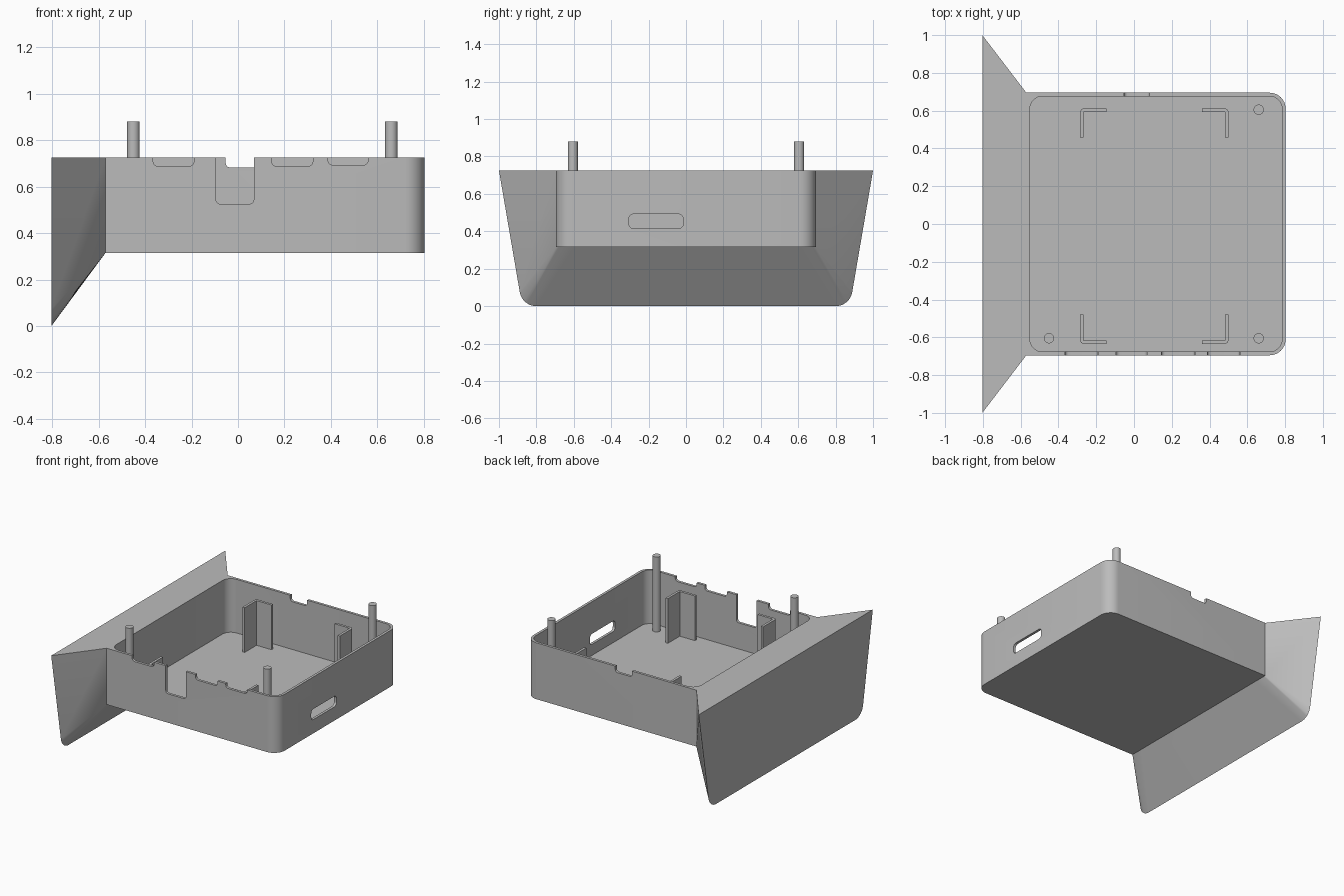
import bpy, bmesh
from math import sin, cos, pi, radians
from mathutils import Vector

cube = bpy.data.objects.get("Cube")
if cube:
    bpy.data.objects.remove(cube, do_unlink=True)

grey = bpy.data.materials.new("plain_grey")
grey.use_nodes = True
colour = (0.5, 0.5, 0.5, 1)
grey.diffuse_color = colour
grey.node_tree.nodes["Principled BSDF"].inputs["Base Color"].default_value = colour

BOTTOM, FLOOR, RIM = 0.315, 0.335, 0.725
LEFT, RIGHT, HALF, WALL = -0.57, 0.803, 0.695, 0.019


def finish(name, bm):
    bmesh.ops.remove_doubles(bm, verts=bm.verts, dist=1e-5)
    bmesh.ops.recalc_face_normals(bm, faces=bm.faces)
    mesh = bpy.data.meshes.new(name)
    bm.to_mesh(mesh)
    bm.free()
    mesh.materials.append(grey)
    obj = bpy.data.objects.new(name, mesh)
    bpy.context.collection.objects.link(obj)
    return obj


def rounded(a0, a1, b0, b1, radii, steps=8):
    """Rectangle outline; radii for corners low-low, high-low, high-high, low-high."""
    pts = []
    corners = [(a0, b0, 1, 1), (a1, b0, -1, 1), (a1, b1, -1, -1), (a0, b1, 1, -1)]
    for i, ((a, b, sa, sb), r) in enumerate(zip(corners, radii)):
        if r == 0:
            pts.append((a, b))
            continue
        for k in range(steps + 1):
            t = pi + i * pi / 2 + k / steps * pi / 2
            pts.append((a + sa * r + r * cos(t), b + sb * r + r * sin(t)))
    return pts


def prism(name, pts, axis, lo, hi):
    """Extrude an outline along x, y or z."""
    place = {"x": lambda a, b, c: (c, a, b),
             "y": lambda a, b, c: (a, c, b),
             "z": lambda a, b, c: (a, b, c)}[axis]
    bm = bmesh.new()
    face = bm.faces.new([bm.verts.new(place(a, b, lo)) for a, b in pts])
    new = bmesh.ops.extrude_face_region(bm, geom=[face])["geom"]
    shift = Vector(place(0, 0, hi - lo))
    bmesh.ops.translate(bm, vec=shift, verts=[v for v in new if isinstance(v, bmesh.types.BMVert)])
    return finish(name, bm)


def select(obj):
    bpy.ops.object.select_all(action="DESELECT")
    obj.select_set(True)
    bpy.context.view_layer.objects.active = obj


def cut(target, cutter):
    cutter.hide_render = True
    mod = target.modifiers.new("cut", "BOOLEAN")
    mod.operation, mod.solver, mod.object = "DIFFERENCE", "EXACT", cutter
    select(target)
    bpy.ops.object.modifier_apply(modifier=mod.name)
    bpy.data.objects.remove(cutter, do_unlink=True)


def smooth(obj):
    select(obj)
    bpy.ops.object.shade_smooth_by_angle(angle=radians(30))


# Open tray with thin walls
tray = prism("tray", rounded(LEFT, RIGHT, -HALF, HALF, (0, 0.085, 0.085, 0)), "z", BOTTOM, RIM)
cut(tray, prism("cavity_cutter",
                rounded(LEFT + WALL, RIGHT - WALL, -HALF + WALL, HALF - WALL, [0.066] * 4),
                "z", FLOOR, RIM + 0.1))

# Notches in the front rim: left edge, right edge, bottom
for x0, x1, z in [(-0.365, -0.19, 0.688), (-0.095, 0.068, 0.525),
                  (0.145, 0.322, 0.688), (0.388, 0.56, 0.693)]:
    cut(tray, prism("front_notch_cutter", rounded(x0, x1, z, RIM + 0.1, (0.02, 0.02, 0, 0)),
                    "y", -HALF - 0.05, -HALF + 0.04))
# Notch in the back rim and slot in the side wall
cut(tray, prism("back_notch_cutter", rounded(-0.053, 0.083, 0.682, RIM + 0.1, (0.02, 0.02, 0, 0)),
                "y", HALF - 0.04, HALF + 0.05))
cut(tray, prism("side_slot_cutter", rounded(-0.305, -0.015, 0.415, 0.492, [0.025] * 4),
                "x", RIGHT - 0.05, RIGHT + 0.05))
smooth(tray)

# Flared end piece, lofted from the tray end to a wide flat plate
outer, inner = [(1.0, RIM)], [(HALF, RIM)]
STEPS = 14
for i in range(STEPS + 1):
    t = i / STEPS
    ang = radians(-9.5 - 80.5 * t)
    outer.append((0.8 + 0.09 * cos(ang), 0.09 + 0.09 * sin(ang)))
    inner.append((HALF - 0.1 * max(0, 2 * t - 1), BOTTOM))
outer += [(-y, z) for y, z in reversed(outer)]
inner += [(-y, z) for y, z in reversed(inner)]
bm = bmesh.new()
plate = [bm.verts.new((-RIGHT, y, z)) for y, z in outer]
root = [bm.verts.new((LEFT, y, z)) for y, z in inner]
bm.faces.new(plate)
for i in range(len(plate)):
    j = (i + 1) % len(plate)
    quad = [plate[i], plate[j], root[j], root[i]]
    if (root[i].co - root[j].co).length < 1e-6:
        quad.pop()
        if i > 0:
            root[j] = root[i]
    bm.faces.new(quad)
bmesh.ops.delete(bm, geom=[v for v in bm.verts if not v.link_faces], context="VERTS")
smooth(finish("flared_end", bm))

# Three tall locating pins
for name, x, y in [("back_left_pin", 0.66, 0.605), ("front_left_pin", 0.66, -0.605),
                   ("front_right_pin", -0.45, -0.605)]:
    r = 0.027
    smooth(prism(name, rounded(x - r, x + r, y - r, y + r, [r] * 4), "z", FLOOR - 0.01, 0.88))

# Four corner brackets standing on the floor
ARM_X, ARM_Y, THICK = 0.14, 0.155, 0.018
for name, x, y, sx, sy in [("front_right_bracket", -0.285, -0.635, 1, 1),
                           ("front_left_bracket", 0.5, -0.635, -1, 1),
                           ("back_right_bracket", -0.285, 0.612, 1, -1),
                           ("back_left_bracket", 0.5, 0.612, -1, -1)]:
    curve = [(0.02 - 0.02 * sin(k * pi / 8), 0.02 - 0.02 * cos(k * pi / 8)) for k in range(5)]
    outline = curve + [(0, ARM_Y), (THICK, ARM_Y), (THICK, THICK), (ARM_X, THICK), (ARM_X, 0)]
    smooth(prism(name, [(x + sx * a, y + sy * b) for a, b in outline], "z", FLOOR - 0.01, 0.66))
